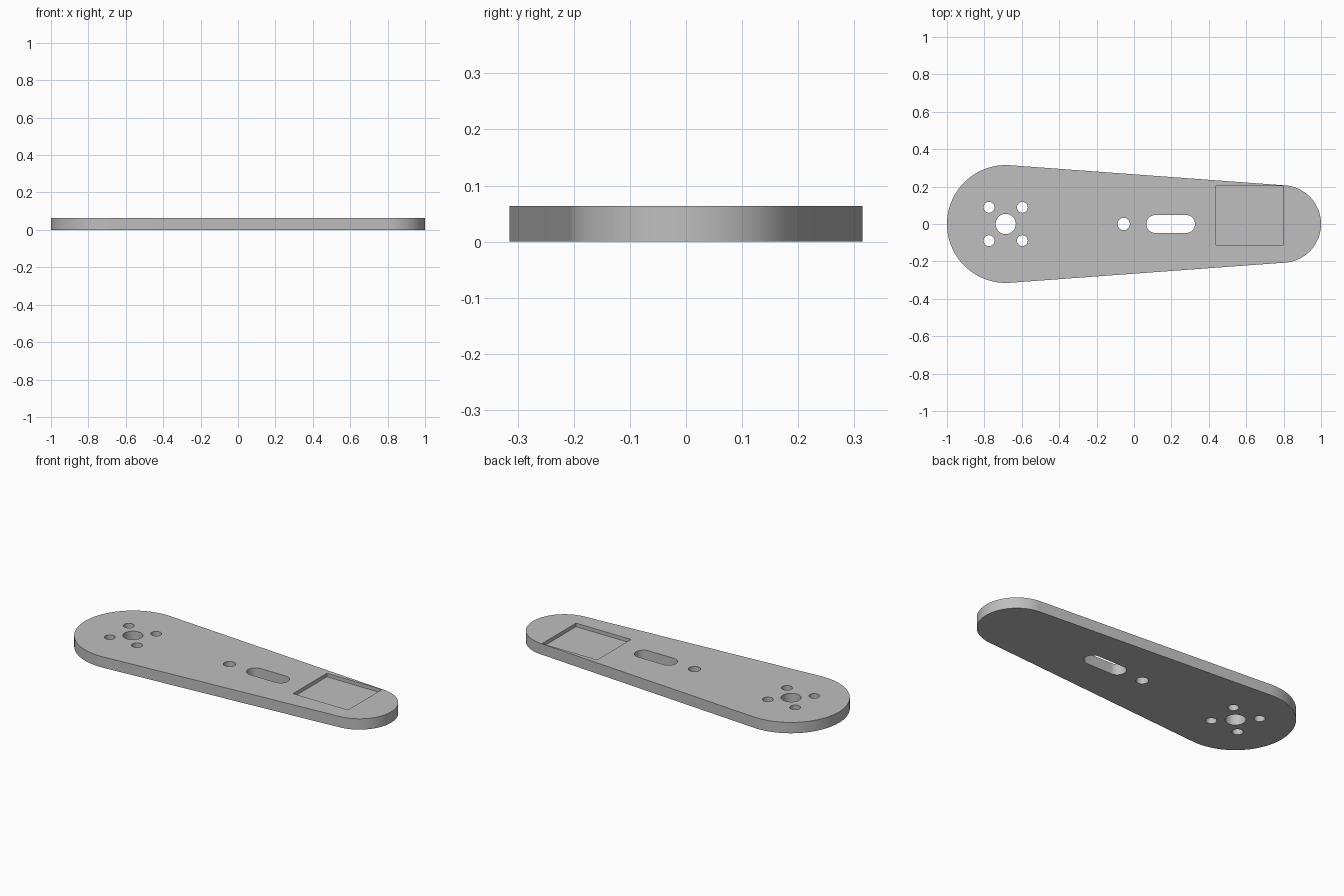
import bpy, bmesh, math

if "Cube" in bpy.data.objects:
    bpy.data.objects.remove(bpy.data.objects["Cube"])

THICK = 0.064
BIG = (-0.685, 0.315)     # centre x, radius of the wide end
SMALL = (0.793, 0.207)    # centre x, radius of the narrow end
POCKET_DEPTH = 0.021


def arc(cx, cy, r, a0, a1, n):
    return [(cx + r * math.cos(a0 + (a1 - a0) * i / n),
             cy + r * math.sin(a0 + (a1 - a0) * i / n)) for i in range(n + 1)]


def prism(name, outline, z0, z1):
    """Extrude a closed counter-clockwise outline from z0 to z1."""
    bm = bmesh.new()
    base = bm.faces.new([bm.verts.new((x, y, z0)) for x, y in outline])
    top = bmesh.ops.extrude_face_region(bm, geom=[base])["geom"]
    for v in top:
        if isinstance(v, bmesh.types.BMVert):
            v.co.z = z1
    bmesh.ops.recalc_face_normals(bm, faces=bm.faces[:])
    mesh = bpy.data.meshes.new(name)
    bm.to_mesh(mesh)
    bm.free()
    ob = bpy.data.objects.new(name, mesh)
    bpy.context.collection.objects.link(ob)
    return ob


def circle(cx, cy, r, n=48):
    return arc(cx, cy, r, 0, 2 * math.pi, n)[:-1]


# Tapered plate: two round ends joined by tangent edges
tangent = math.acos((BIG[1] - SMALL[1]) / (SMALL[0] - BIG[0]))
outline = (arc(SMALL[0], 0, SMALL[1], -tangent, tangent, 64)
           + arc(BIG[0], 0, BIG[1], tangent, 2 * math.pi - tangent, 80))
plate = prism("arm_plate", outline, 0, THICK)

gray = bpy.data.materials.new("gray")
gray.diffuse_color = (0.52, 0.52, 0.52, 1)
gray.use_nodes = True
gray.node_tree.nodes["Principled BSDF"].inputs["Base Color"].default_value = gray.diffuse_color
plate.data.materials.append(gray)

# Through holes: hub, four screw holes around it, one pin hole and a slot
holes = [circle(-0.686, 0, 0.054), circle(-0.055, 0, 0.033)]
holes += [circle(-0.686 + sx * 0.089, sy * 0.089, 0.029)
          for sx in (-1, 1) for sy in (-1, 1)]
holes.append(arc(0.278, 0, 0.048, -math.pi / 2, math.pi / 2, 24)
             + arc(0.114, 0, 0.048, math.pi / 2, 1.5 * math.pi, 24))
cutters = [prism("hole_cutter", h, -0.05, THICK + 0.05) for h in holes]

# Shallow rectangular pocket in the top face
pocket = [(0.438, -0.112), (0.797, -0.112), (0.797, 0.203), (0.438, 0.203)]
cutters.append(prism("pocket_cutter", pocket, THICK - POCKET_DEPTH, THICK + 0.05))

bpy.context.view_layer.objects.active = plate
for c in cutters:
    mod = plate.modifiers.new("cut", "BOOLEAN")
    mod.operation = "DIFFERENCE"
    mod.solver = "EXACT"
    mod.object = c
    bpy.ops.object.modifier_apply(modifier=mod.name)
    bpy.data.objects.remove(c)

# Smooth round walls, sharp rims
plate.select_set(True)
bpy.ops.object.shade_smooth_by_angle(angle=math.radians(30))
